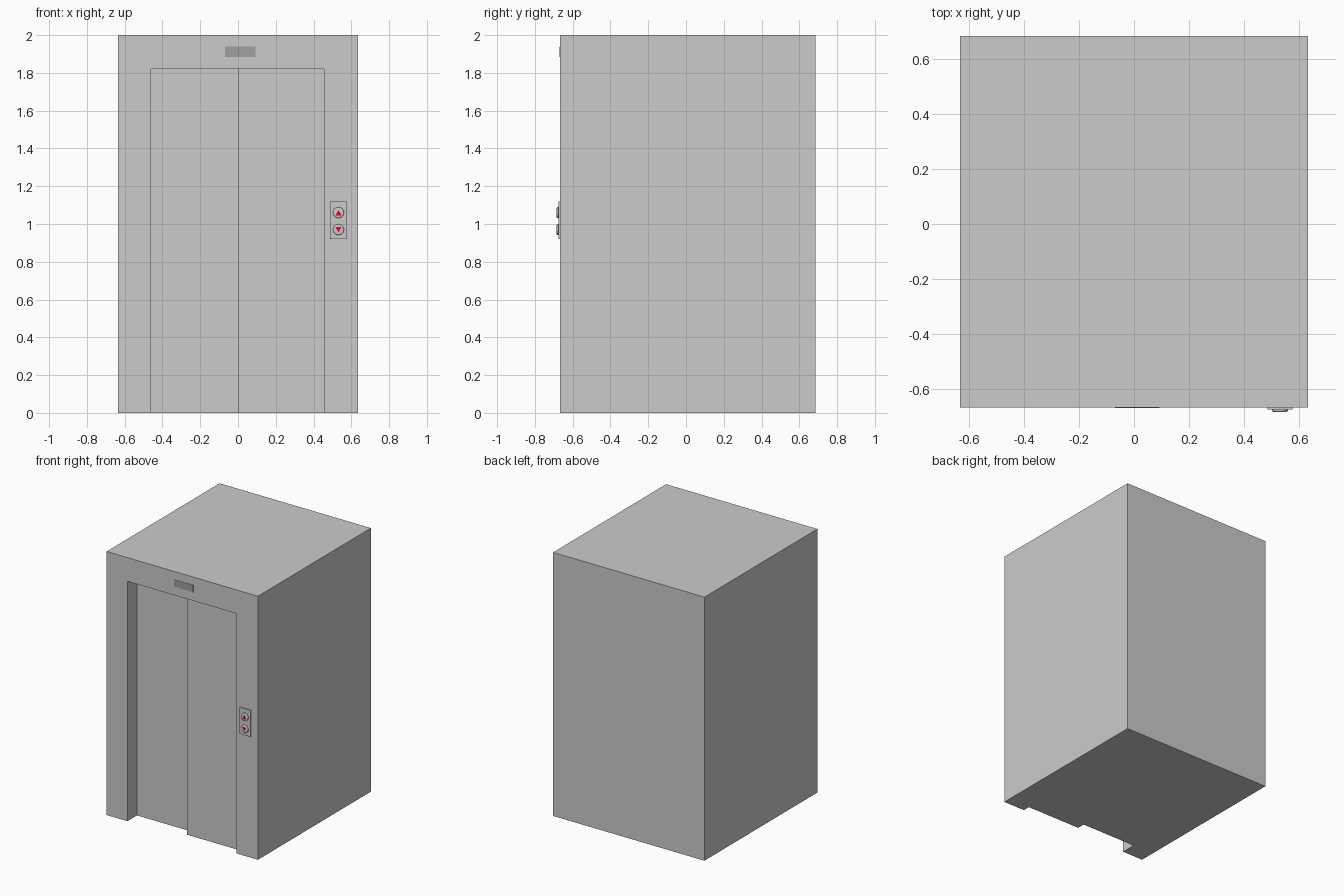
import bpy, bmesh, math
from mathutils import Matrix, Vector

if "Cube" in bpy.data.objects:
    bpy.data.objects.remove(bpy.data.objects["Cube"])

FRONT, BACK = -0.668, 0.686


def new_object(name, bm, mat=None):
    bmesh.ops.recalc_face_normals(bm, faces=bm.faces)
    mesh = bpy.data.meshes.new(name)
    bm.to_mesh(mesh)
    bm.free()
    obj = bpy.data.objects.new(name, mesh)
    bpy.context.collection.objects.link(obj)
    if mat:
        mesh.materials.append(mat)
    return obj


def box(name, x, y, z, mat=None):
    bm = bmesh.new()
    size = Vector((x[1] - x[0], y[1] - y[0], z[1] - z[0]))
    mid = Vector((sum(x) / 2, sum(y) / 2, sum(z) / 2))
    bmesh.ops.create_cube(bm, size=1, matrix=Matrix.Translation(mid) @ Matrix.Diagonal((*size, 1)))
    return new_object(name, bm, mat)


def material(name, rgb):
    mat = bpy.data.materials.new(name)
    mat.diffuse_color = (*rgb, 1)
    mat.use_nodes = True
    mat.node_tree.nodes["Principled BSDF"].inputs["Base Color"].default_value = mat.diffuse_color
    return mat


red = material("red", (0.8, 0.0, 0.01))
dark = material("dark_grey", (0.35, 0.35, 0.35))

# Cabin with the doorway recess cut out of its front
cabin = box("cabin", (-0.635, 0.635), (FRONT, BACK), (0, 2))
cutter = box("doorway_cutter", (-0.46, 0.455), (FRONT - 0.2, -0.543), (-0.2, 1.82))
cutter.hide_render = True
cut = cabin.modifiers.new("doorway", 'BOOLEAN')
cut.operation, cut.solver, cut.object = 'DIFFERENCE', 'EXACT', cutter
bpy.context.view_layer.objects.active = cabin
bpy.ops.object.modifier_apply(modifier=cut.name)
bpy.data.objects.remove(cutter)

# Sliding doors, the right one in front of the left one
box("left_door", (-0.46, 0), (FRONT + 0.115, -0.543), (0, 1.82))
box("right_door", (0, 0.455), (FRONT + 0.055, -0.543), (0, 1.82))

# Floor display above the doorway
box("floor_display", (-0.07, 0.093), (FRONT - 0.002, FRONT + 0.01), (1.885, 1.94), dark)

# Call panel
PLATE = FRONT - 0.008
box("call_plate", (0.487, 0.577), (PLATE, FRONT), (0.92, 1.12))


def call_button(name, x, z, up):
    # Round button with a softened rim
    bm = bmesh.new()
    turn = Matrix.Translation((x, PLATE - 0.0045, z)) @ Matrix.Rotation(math.pi / 2, 4, 'X')
    bmesh.ops.create_cone(bm, cap_ends=True, segments=32, radius1=0.029, radius2=0.029,
                          depth=0.009, matrix=turn)
    rim = [e for e in bm.edges if all(v.co.y < PLATE - 0.005 for v in e.verts)]
    bmesh.ops.bevel(bm, geom=rim, offset=0.006, segments=3, profile=0.5, affect='EDGES')
    for f in bm.faces:
        f.smooth = True
    new_object(name + "_button", bm)
    # Direction arrow
    bm = bmesh.new()
    tri = [(-0.016, -0.014), (0.016, -0.014), (0, 0.014)]
    face = bm.faces.new([bm.verts.new((x + a, PLATE - 0.0085, z + b * up)) for a, b in tri])
    out = bmesh.ops.extrude_face_region(bm, geom=[face])["geom"]
    bmesh.ops.translate(bm, vec=(0, -0.0015, 0),
                        verts=[g for g in out if isinstance(g, bmesh.types.BMVert)])
    new_object(name + "_arrow", bm, red)


call_button("up", 0.532, 1.06, 1)
call_button("down", 0.532, 0.97, -1)
